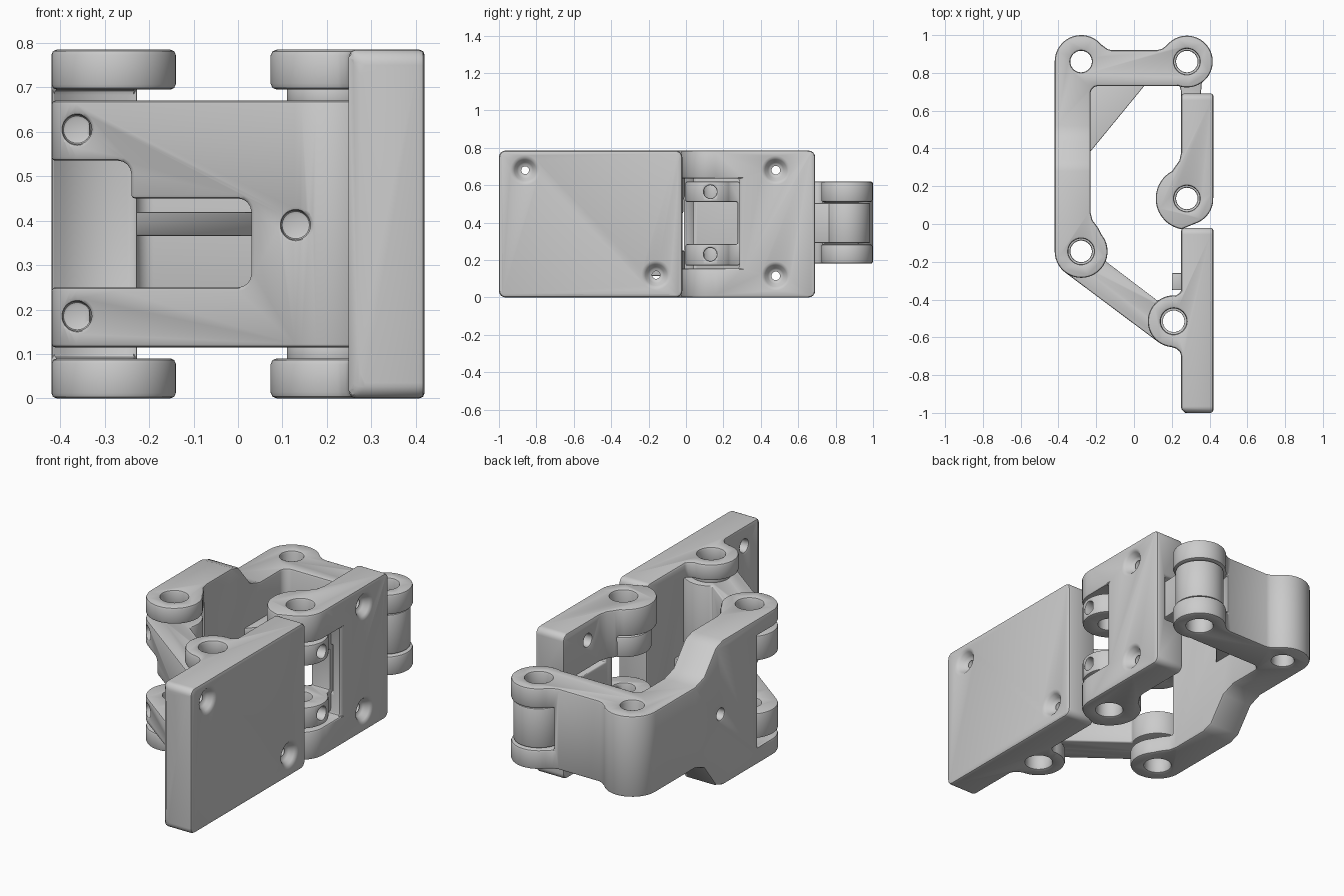
import bpy, bmesh, math
from mathutils import Matrix, Vector

if "Cube" in bpy.data.objects:
    bpy.data.objects.remove(bpy.data.objects["Cube"])


def arc(cx, cy, r, a0, a1, step=7.5):
    n = max(2, round(abs(a1 - a0) / step))
    return [(cx + r * math.cos(math.radians(a0 + (a1 - a0) * i / n)),
             cy + r * math.sin(math.radians(a0 + (a1 - a0) * i / n))) for i in range(n + 1)]


def make(name, bm):
    bmesh.ops.recalc_face_normals(bm, faces=bm.faces)
    me = bpy.data.meshes.new(name)
    bm.to_mesh(me)
    bm.free()
    ob = bpy.data.objects.new(name, me)
    bpy.context.collection.objects.link(ob)
    return ob


def prism(name, pts, lo, hi, axis='z'):
    # extrude an (x, y) outline along z, a (y, z) one along x, or an (x, z) one along y
    bm = bmesh.new()
    put = {'z': lambda p: (p[0], p[1], lo), 'x': lambda p: (lo, p[0], p[1]), 'y': lambda p: (p[0], lo, p[1])}[axis]
    f = bm.faces.new([bm.verts.new(put(p)) for p in pts])
    geo = bmesh.ops.extrude_face_region(bm, geom=[f])['geom']
    d = Vector([(hi - lo) * (axis == a) for a in 'xyz'])
    bmesh.ops.translate(bm, vec=d, verts=[g for g in geo if isinstance(g, bmesh.types.BMVert)])
    return make(name, bm)


def box(x0, x1, y0, y1, z0, z1, name="cutter"):
    return prism(name, [(x0, y0), (x1, y0), (x1, y1), (x0, y1)], z0, z1)


def rod(start, end, r, r2=None, name="cutter", seg=40):
    a, b = Vector(start), Vector(end)
    bm = bmesh.new()
    rot = (b - a).to_track_quat('Z', 'Y').to_matrix().to_4x4()
    bmesh.ops.create_cone(bm, cap_ends=True, segments=seg, radius1=r, radius2=r if r2 is None else r2,
                          depth=(b - a).length, matrix=Matrix.Translation((a + b) / 2) @ rot)
    return make(name, bm)


def bake(ob):
    dg = bpy.context.evaluated_depsgraph_get()
    me = bpy.data.meshes.new_from_object(ob.evaluated_get(dg))
    ob.modifiers.clear()
    ob.data = me


def combine(ob, others, op='DIFFERENCE'):
    for c in others:
        m = ob.modifiers.new("bool", 'BOOLEAN')
        m.operation, m.object, m.solver = op, c, 'EXACT'
        bake(ob)
        bpy.data.objects.remove(c)


def finish(ob, width=0.012):
    bm = bmesh.new()
    bm.from_mesh(ob.data)
    bmesh.ops.remove_doubles(bm, verts=bm.verts, dist=0.0005)
    bmesh.ops.dissolve_limit(bm, angle_limit=0.01, verts=bm.verts, edges=bm.edges)
    bm.to_mesh(ob.data)
    bm.free()
    m = ob.modifiers.new("bevel", 'BEVEL')
    m.width, m.segments, m.limit_method, m.angle_limit = width, 2, 'ANGLE', math.radians(45)
    m.use_clamp_overlap = False
    bake(ob)
    bpy.ops.object.select_all(action='DESELECT')
    ob.select_set(True)
    bpy.context.view_layer.objects.active = ob
    bpy.ops.object.shade_smooth_by_angle(angle=math.radians(35))


TOP = 0.785


def pivot_hole(p, r=0.057):
    return rod((*p, -0.2), (*p, 1.0), r)


def screw(y, z):
    return [rod((0, y, z), (0.6, y, z), 0.033), rod((0.375, y, z), (0.435, y, z), 0.035, 0.075)]


def rounded(y0, y1, r=0.035):
    # plate silhouette with rounded corners, seen from the right
    return prism("cutter", arc(y1 - r, TOP - r, r, 0, 90, 15) + arc(y0 + r, TOP - r, r, 90, 180, 15)
                 + arc(y0 + r, r, r, 180, 270, 15) + arc(y1 - r, r, r, 270, 360, 15), -0.5, 0.6, 'x')


A, B, C, D, E = (-0.28, -0.145), (0.21, -0.515), (0.28, 0.135), (0.28, 0.86), (-0.28, 0.86)

# door plate with its pair of knuckles
plate = prism("door_plate", [(0.42, -1), (0.42, -0.02), (0.25, -0.02), (0.25, -0.36)]
              + arc(*B, 0.137, 85, 265)
              + [(0.225, -0.66), (0.243, -0.677), (0.25, -0.70), (0.25, -0.98), (0.27, -1)], 0, TOP)
combine(plate, [rounded(-1, -0.02)], 'INTERSECT')
combine(plate, [rod((*B, 0.09), (*B, 0.695), 0.172), pivot_hole(B, 0.068)]
        + screw(-0.86, 0.68) + screw(-0.16, 0.12))
finish(plate, 0.014)
finish(box(0.20, 0.26, -0.35, -0.26, 0.12, 0.30, "stop_tab"), 0.006)

# frame plate: rounded knuckles at the front end, a groove for the inner link behind
frame = prism("frame_plate", arc(*C, 0.14, -65, -6)
              + [(0.42, 0.16), (0.42, 0.69), (0.25, 0.69), (0.25, 0.38), (0.24, 0.335), (0.215, 0.30)]
              + arc(*C, 0.165, 118, 260), 0, TOP)
combine(frame, [rounded(-0.4, 0.69)], 'INTERSECT')
combine(frame, [box(0.0, 0.365, 0.2, 0.8, 0.27, 0.525), box(0.0, 0.6, -0.2, 0.285, 0.155, 0.635),
                pivot_hole(C, 0.068)] + screw(0.48, 0.68) + screw(0.48, 0.115))
finish(frame, 0.012)

# long L-shaped arm, tall at the front pivot and lower at the back
arm = prism("bent_arm", arc(*D, 0.137, -110, 140) + [(0.15, 0.928), (0.12, 0.92), (-0.12, 0.92), (-0.14, 0.926)]
            + arc(*E, 0.14, 40, 180) + arc(*A, 0.14, 180, 400)
            + [(-0.19, -0.02), (-0.22, 0.02), (-0.23, 0.06)] + arc(-0.19, 0.69, 0.04, 180, 90)
            + [(0.2, 0.73)], 0, TOP)
side = prism("cutter", [(-0.4, 0), (0.28, 0), (0.34, 0.02), (0.44, 0.15), (0.52, 0.18), (1.1, 0.18),
                        (1.1, 0.62), (0.52, 0.62), (0.44, 0.645), (0.34, 0.765), (0.28, TOP), (-0.4, TOP)],
             -0.6, 0.6, 'x')
combine(arm, [side], 'INTERSECT')
combine(arm, [rod((*A, 0.09), (*A, 0.695), 0.19), rod((*D, 0.285), (*D, 0.51), 0.15),
              pivot_hole(A, 0.068), pivot_hole(D, 0.068), pivot_hole(E),
              rod((-0.6, 0.30, 0.39), (-0.33, 0.30, 0.39), 0.03)])
finish(arm)
finish(prism("arm_web", [(-0.25, 0.36), (0.07, 0.75), (-0.25, 0.75)], 0.365, 0.42), 0.005)

# front link: forked toward the arm, single knuckle at the door plate
link = prism("front_link", arc(*B, 0.137, -127, 128) + arc(*A, 0.14, -22, 233), 0.115, 0.67)
slots = [prism("cutter", [(-0.6, 0.25)] + arc(x1 - 0.03, 0.28, 0.03, -90, 0, 22)
               + arc(x1 - 0.03, z1 - 0.03, 0.03, 0, 90, 22) + [(-0.6, z1)], -1, 0.6, 'y')
         for x1, z1 in ((-0.24, 0.535), (0.03, 0.45))]
pins = [rod((x, -0.8, z), (x, y, z), 0.033) for x, y, z in
        ((-0.362, -0.17, 0.605), (-0.362, -0.17, 0.185), (0.13, -0.58, 0.39))]
combine(link, slots + [pivot_hole(A), pivot_hole(B)] + pins)
finish(link, 0.008)

# washers between the door knuckles and the front link
for z0, z1 in ((0.085, 0.12), (0.665, 0.70)):
    w = rod((*B, z0), (*B, z1), 0.10, name="washer")
    combine(w, [pivot_hole(B)])
    finish(w, 0.002)

# inner link: fork inside the frame plate, narrow knuckle inside the arm
inner = prism("inner_link", arc(*C, 0.137, 105, 410)
              + [(0.355, 0.30), (0.355, 0.70)] + arc(*D, 0.125, -50, 250)
              + [(0.25, 0.70), (0.25, 0.32)], 0.17, 0.62)
waist = prism("cutter", [(-0.2, 0.17), (0.28, 0.17), (0.31, 0.2), (0.33, 0.29), (1.1, 0.29), (1.1, 0.505),
                         (0.33, 0.505), (0.31, 0.59), (0.28, 0.62), (-0.2, 0.62)], 0, 0.6, 'x')
combine(inner, [waist], 'INTERSECT')
combine(inner, [box(0, 0.6, -0.2, 0.275, 0.285, 0.51), pivot_hole(C), pivot_hole(D)]
        + [rod((0.3, 0.13, z), (0.6, 0.13, z), 0.035) for z in (0.23, 0.565)])
finish(inner, 0.008)
